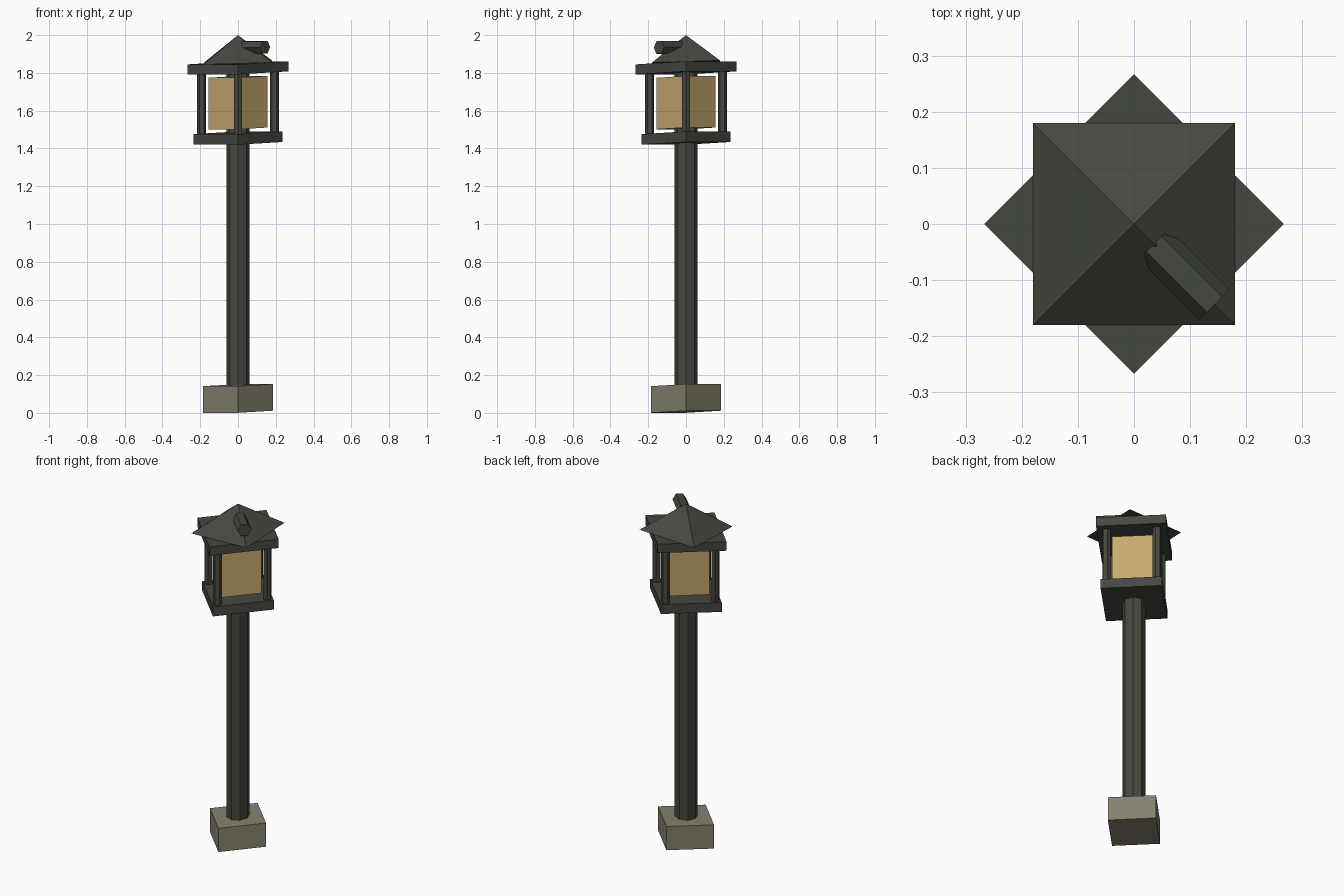
import bpy, bmesh, math
from mathutils import Matrix, Vector

if "Cube" in bpy.data.objects:
    bpy.data.objects.remove(bpy.data.objects["Cube"])

SLANT = 0.03  # whole lamp rises slightly towards +x +y


def material(name, rgb):
    m = bpy.data.materials.new(name)
    m.diffuse_color = (*rgb, 1)
    m.use_nodes = True
    m.node_tree.nodes["Principled BSDF"].inputs["Base Color"].default_value = m.diffuse_color
    return m


metal = material("dark_metal", (0.060, 0.064, 0.051))
stone = material("stone", (0.238, 0.218, 0.158))
glass = material("amber_glass", (0.57, 0.40, 0.156))


def prism(name, mat, sides, r, z0, z1, turn=0.0, top_r=None, at=(0, 0), place=None):
    """Upright prism or pyramid; turn is the angle of its first corner."""
    bm = bmesh.new()
    top_r = r if top_r is None else top_r
    ring = [Vector((math.cos(turn + math.tau * i / sides),
                    math.sin(turn + math.tau * i / sides), 0)) for i in range(sides)]
    base = Vector((at[0], at[1], 0))
    low = [bm.verts.new(base + v * r + Vector((0, 0, z0))) for v in ring]
    bm.faces.new(low[::-1])
    if top_r == 0:
        tip = bm.verts.new(base + Vector((0, 0, z1)))
        for i in range(sides):
            bm.faces.new((low[i], low[(i + 1) % sides], tip))
    else:
        high = [bm.verts.new(base + v * top_r + Vector((0, 0, z1))) for v in ring]
        bm.faces.new(high)
        for i in range(sides):
            j = (i + 1) % sides
            bm.faces.new((low[i], low[j], high[j], high[i]))
    if place:
        bm.transform(place)
    for v in bm.verts:
        v.co.z += SLANT * (v.co.x + v.co.y)
    bmesh.ops.recalc_face_normals(bm, faces=bm.faces)
    me = bpy.data.meshes.new(name)
    bm.to_mesh(me)
    bm.free()
    me.materials.append(mat)
    ob = bpy.data.objects.new(name, me)
    bpy.context.collection.objects.link(ob)
    return ob


# Foot and post
prism("stone_foot", stone, 4, 0.184, 0.006, 0.147)
prism("post", metal, 8, 0.062, 0.14, 1.82)

# Lantern cage
prism("lantern_floor", metal, 4, 0.235, 1.427, 1.483)
prism("lantern_top_frame", metal, 4, 0.267, 1.80, 1.853)
prism("lantern_glass", glass, 4, 0.155, 1.506, 1.779)
for i in range(4):
    a = i * math.pi / 2
    prism(f"corner_bar_{i + 1}", metal, 6, 0.024, 1.475, 1.81, turn=a,
          at=(0.193 * math.cos(a), 0.193 * math.sin(a)))

# Pyramid roof, turned an eighth against the cage
prism("roof", metal, 4, 0.18 * math.sqrt(2), 1.855, 2.0, turn=math.pi / 4, top_r=0)

# Short six-sided peg sticking out of the roof towards the front right corner
lay = (Matrix.Translation((0, 0, 1.935)) @ Matrix.Rotation(-math.pi / 4, 4, 'Z')
       @ Matrix.Rotation(math.pi / 2, 4, 'Y'))
prism("roof_peg", metal, 6, 0.038, 0.05, 0.203, turn=math.pi / 2, place=lay)
